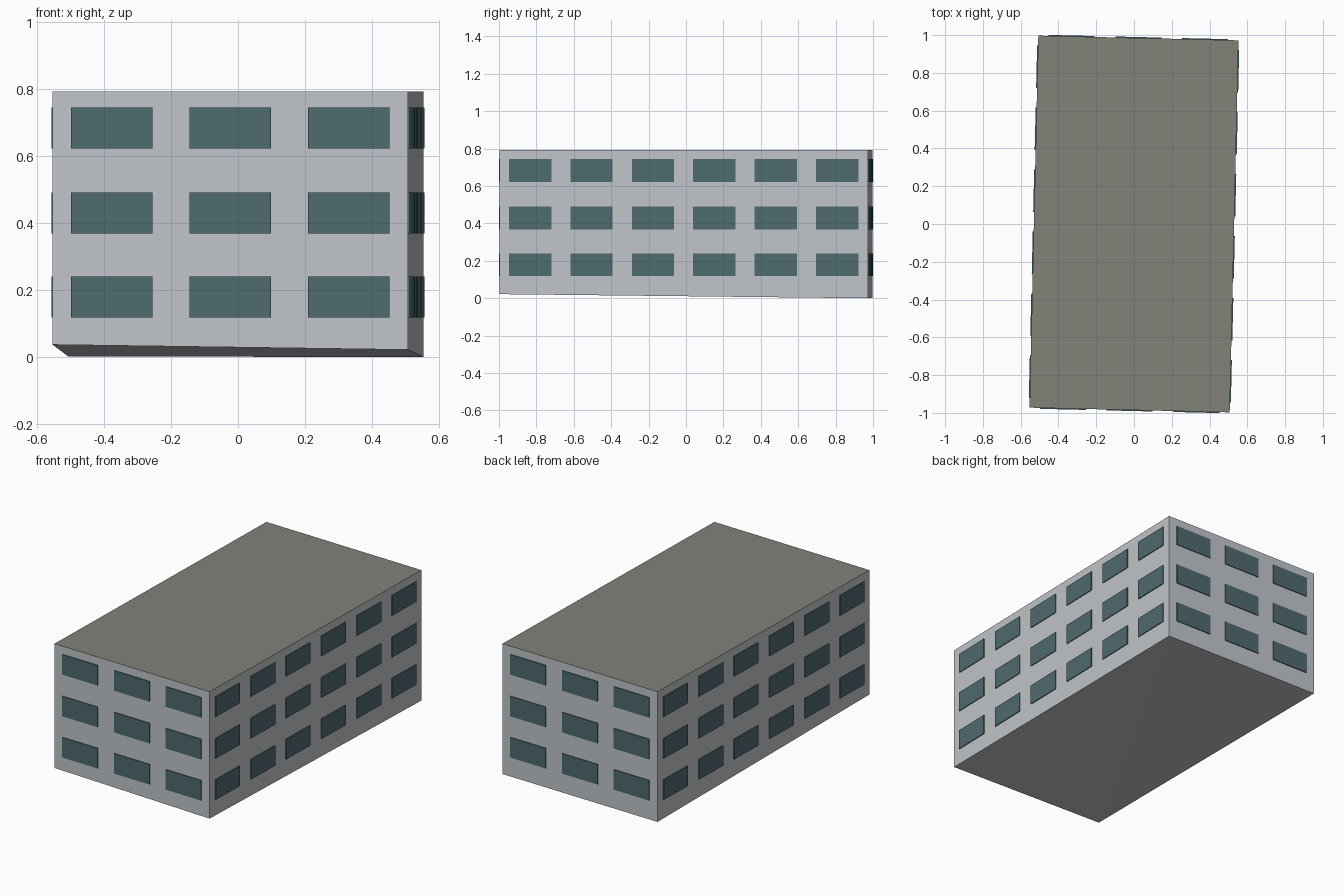
import bpy, bmesh, math
from mathutils import Matrix

if "Cube" in bpy.data.objects:
    bpy.data.objects.remove(bpy.data.objects["Cube"])

W, L, H = 1.06, 1.97, 0.793          # block width, length, roof height
YAW = math.radians(-1.35)            # the whole block is turned slightly
FLOORS = (0.179, 0.4295, 0.683)      # window centre heights
WIN_H, PROUD, SUNK = 0.122, 0.005, 0.003


def material(name, rgb):
    m = bpy.data.materials.new(name)
    m.diffuse_color = (*rgb, 1)
    m.use_nodes = True
    m.node_tree.nodes["Principled BSDF"].inputs["Base Color"].default_value = m.diffuse_color
    return m


wall = material("pale grey wall", (0.53, 0.56, 0.59))
roof = material("olive grey roof", (0.223, 0.223, 0.195))
glass = material("dark teal glass", (0.078, 0.144, 0.162))


def add_object(name, bm, mats):
    bmesh.ops.recalc_face_normals(bm, faces=bm.faces)
    me = bpy.data.meshes.new(name)
    bm.to_mesh(me)
    bm.free()
    for m in mats:
        me.materials.append(m)
    ob = bpy.data.objects.new(name, me)
    ob.rotation_euler.z = YAW
    bpy.context.collection.objects.link(ob)
    return ob


# Building block: flat roof, underside following slightly sloping ground
bm = bmesh.new()
plan = [(-1, -1, 0.037), (1, -1, 0.022), (1, 1, 0.0), (-1, 1, 0.002)]
low = [bm.verts.new((sx * W / 2, sy * L / 2, z)) for sx, sy, z in plan]
top = [bm.verts.new((sx * W / 2, sy * L / 2, H)) for sx, sy, z in plan]
for i in range(4):
    j = (i + 1) % 4
    bm.faces.new((low[i], low[j], top[j], top[i]))
bm.faces.new((low[0], low[2], low[1]))
bm.faces.new((low[0], low[3], low[2]))
bm.faces.new(top).material_index = 1
add_object("building_block", bm, [wall, roof])


# Window plates: a regular grid of bays and floors on each wall
def windows(name, angle, span, depth, bays, width):
    bm = bmesh.new()
    turn = Matrix.Rotation(angle, 4, 'Z')
    for z in FLOORS:
        for i in range(bays):
            x = (i + 0.5) * span / bays - span / 2
            y = -depth / 2 - (PROUD - SUNK) / 2
            place = Matrix.Translation((x, y, z))
            size = Matrix.Diagonal((width, PROUD + SUNK, WIN_H, 1))
            bmesh.ops.create_cube(bm, size=1, matrix=turn @ place @ size)
    add_object(name, bm, [glass])


windows("front_windows", 0, W, L, 3, 0.243)
windows("right_windows", math.pi / 2, L, W, 6, 0.226)
windows("back_windows", math.pi, W, L, 3, 0.243)
windows("left_windows", -math.pi / 2, L, W, 6, 0.226)
